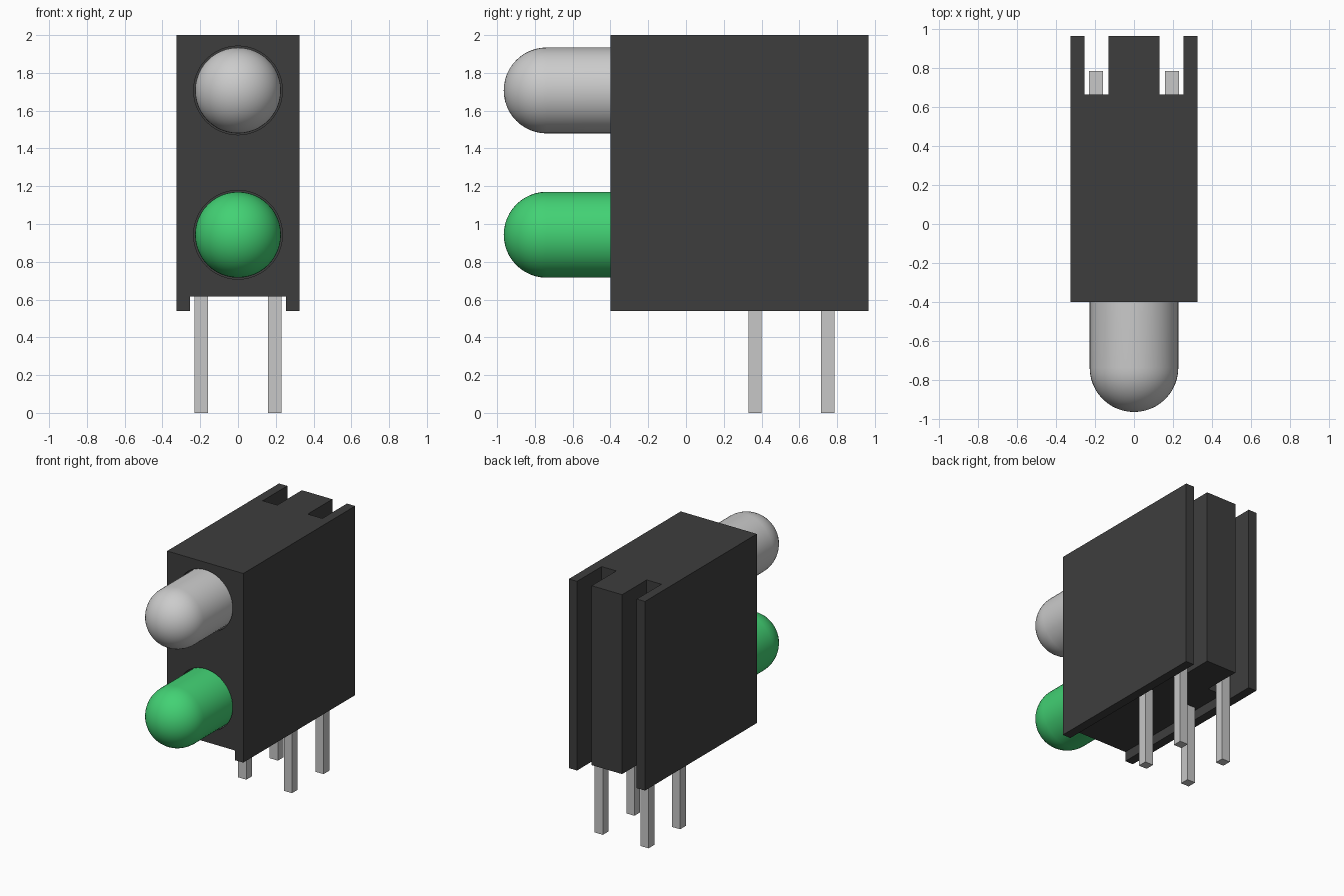
import bpy, bmesh, math
from mathutils import Matrix, Vector

cube = bpy.data.objects.get("Cube")
if cube:
    bpy.data.objects.remove(cube, do_unlink=True)


def material(name, rgb, rough=0.5):
    m = bpy.data.materials.new(name)
    m.use_nodes = True
    m.diffuse_color = (*rgb, 1)
    bsdf = m.node_tree.nodes["Principled BSDF"]
    bsdf.inputs["Base Color"].default_value = (*rgb, 1)
    bsdf.inputs["Roughness"].default_value = rough
    return m


BLACK = material("black_plastic", (0.048, 0.048, 0.048))
GREEN = material("green_lens", (0.055, 0.64, 0.175))
CLEAR = material("pale_grey_lens", (0.60, 0.60, 0.60))
METAL = material("grey_metal", (0.57, 0.57, 0.57))


def finish(name, bm, mat=None):
    bmesh.ops.recalc_face_normals(bm, faces=bm.faces)
    me = bpy.data.meshes.new(name)
    bm.to_mesh(me)
    bm.free()
    ob = bpy.data.objects.new(name, me)
    bpy.context.collection.objects.link(ob)
    if mat:
        me.materials.append(mat)
    return ob


def prism(name, outline, axis, lo, hi, mat):
    """Extrude a 2D outline along z (outline is x, y) or x (outline is y, z)."""
    bm = bmesh.new()
    place = (lambda p: (p[0], p[1], lo)) if axis == "z" else (lambda p: (lo, p[0], p[1]))
    face = bm.faces.new([bm.verts.new(place(p)) for p in outline])
    ext = bmesh.ops.extrude_face_region(bm, geom=[face])
    step = Vector((0, 0, hi - lo)) if axis == "z" else Vector((hi - lo, 0, 0))
    bmesh.ops.translate(bm, vec=step, verts=[v for v in ext["geom"] if isinstance(v, bmesh.types.BMVert)])
    return finish(name, bm, mat)


FRONT, BACK, SLOT = -0.40, 0.965, 0.665
LED_R, TIP, LED_END = 0.2275, -0.965, 0.0
LEDS = (("upper_lens", 1.707, CLEAR), ("lower_lens", 0.943, GREEN))

# Housing core with the central rear rib
half = [(0.255, FRONT), (0.255, SLOT), (0.13, SLOT), (0.13, BACK)]
core = prism("housing_core", half + [(-x, y) for x, y in reversed(half)], "z", 0.615, 2.0, BLACK)

# Side plates, reaching below the core
plate = [(FRONT, 0.54), (BACK, 0.54), (BACK, 2.0), (FRONT, 2.0)]
for side, lo, hi in (("left", 0.255, 0.325), ("right", -0.325, -0.255)):
    prism(side + "_side_plate", plate, "x", lo, hi, BLACK)

# Bores that the lenses sit in
for name, z, mat in LEDS:
    bm = bmesh.new()
    bmesh.ops.create_cone(bm, cap_ends=True, segments=48, radius1=0.235, radius2=0.235, depth=0.6,
                          matrix=Matrix.Translation((0, -0.3, z)) @ Matrix.Rotation(math.pi / 2, 4, "X"))
    cutter = finish(name + "_bore_cutter", bm)
    cutter.hide_render = True
    cutter.hide_viewport = True
    mod = core.modifiers.new(name + "_bore", "BOOLEAN")
    mod.operation = "DIFFERENCE"
    mod.solver = "EXACT"
    mod.object = cutter

# Domed lenses, turned around the y axis
for name, z, mat in LEDS:
    bm = bmesh.new()
    cy = TIP + LED_R
    path = [(LED_R * math.sin(a), cy - LED_R * math.cos(a))
            for a in (i * math.pi / 24 for i in range(13))]
    path += [(LED_R, LED_END + 0.01), (0, LED_END + 0.01)]
    verts = [bm.verts.new((r, y, z)) for r, y in path]
    edges = [bm.edges.new(pair) for pair in zip(verts, verts[1:])]
    bmesh.ops.spin(bm, geom=verts + edges, cent=(0, 0, z), axis=(0, 1, 0),
                   angle=2 * math.pi, steps=48)
    bmesh.ops.remove_doubles(bm, verts=bm.verts, dist=0.0005)
    ob = finish(name, bm, mat)
    bpy.ops.object.select_all(action="DESELECT")
    ob.select_set(True)
    bpy.context.view_layer.objects.active = ob
    bpy.ops.object.shade_smooth_by_angle(angle=math.radians(40))

# Bent leads: one pair for each lens, the upper pair running down the rear slots
for row, y0, y1, top in (("front", 0.33, 0.40, 0.978), ("rear", 0.715, 0.785, 1.742)):
    bend = [(y0, 0), (y1, 0), (y1, top), (0.0, top), (0.0, top - 0.07), (y0, top - 0.07)]
    for side, lo in (("left", 0.16), ("right", -0.23)):
        prism(f"{row}_{side}_lead", bend, "x", lo, lo + 0.07, METAL)
